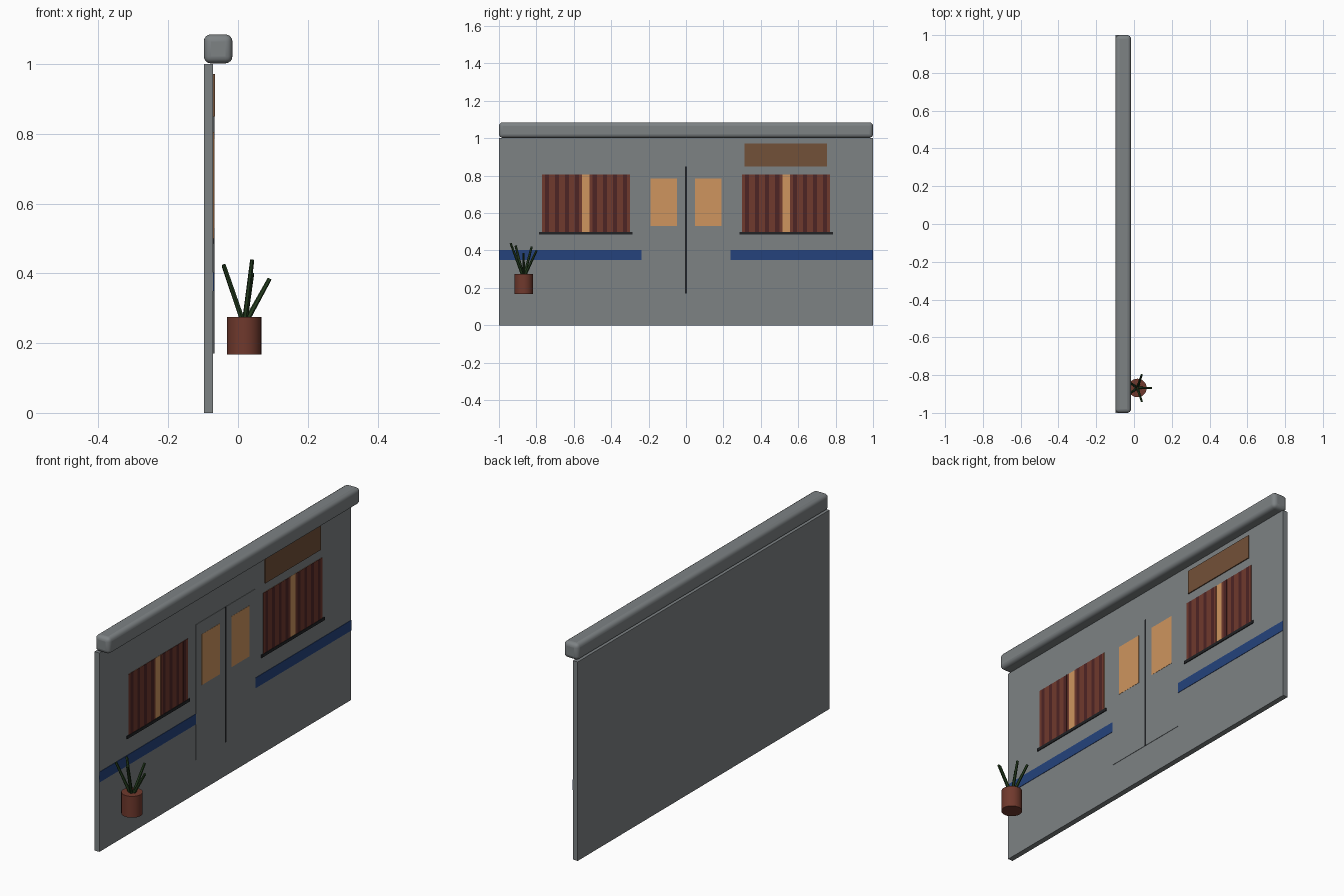
import bpy, bmesh, math
from mathutils import Vector

if "Cube" in bpy.data.objects:
    bpy.data.objects.remove(bpy.data.objects["Cube"])


def material(name, rgb):
    m = bpy.data.materials.new(name)
    m.diffuse_color = (*rgb, 1)
    m.use_nodes = True
    m.node_tree.nodes["Principled BSDF"].inputs["Base Color"].default_value = m.diffuse_color
    return m


GREY = material("wall_grey", (0.205, 0.223, 0.231))
ORANGE = material("warm_glass", (0.62, 0.30, 0.112))
RED = material("curtain_red", (0.162, 0.041, 0.026))
DARK_RED = material("curtain_fold", (0.076, 0.018, 0.018))
BLUE = material("stripe_blue", (0.018, 0.055, 0.202))
BLACK = material("black_trim", (0.015, 0.016, 0.018))
BROWN = material("sign_brown", (0.171, 0.082, 0.040))
GREEN = material("leaf_green", (0.020, 0.052, 0.015))

FACE = -0.071  # x of the wall's outer face


def box(name, x, y, z, mat):
    """Box from (min, max) ranges on each axis."""
    bm = bmesh.new()
    bmesh.ops.create_cube(bm, size=1)
    for v in bm.verts:
        v.co = [r[0] if c < 0 else r[1] for r, c in zip((x, y, z), v.co)]
    me = bpy.data.meshes.new(name)
    bm.to_mesh(me)
    bm.free()
    me.materials.append(mat)
    ob = bpy.data.objects.new(name, me)
    bpy.context.collection.objects.link(ob)
    return ob


def plate(name, y, z, mat, t=0.002):
    """Thin plate lying on the wall's outer face."""
    return box(name, (FACE - 0.001, FACE + t), y, z, mat)


def rod(name, a, b, r1, r2, sides, mat):
    a, b = Vector(a), Vector(b)
    d = b - a
    bpy.ops.mesh.primitive_cone_add(vertices=sides, radius1=r1, radius2=r2, depth=d.length,
                                    location=(a + b) / 2, rotation=d.to_track_quat('Z', 'Y').to_euler())
    ob = bpy.context.object
    ob.name = name
    ob.data.materials.append(mat)
    bpy.ops.object.shade_smooth_by_angle(angle=math.radians(35))
    return ob


# Wall and rounded roof cap
box("wall", (-0.098, FACE), (-1, 1), (0, 1), GREY)
cap = box("roof_cap", (-0.098, -0.016), (-1, 1), (1.002, 1.085), GREY)
bevel = cap.modifiers.new("rounding", 'BEVEL')
bevel.width, bevel.segments = 0.02, 4
bpy.context.view_layer.objects.active = cap
cap.select_set(True)
bpy.ops.object.shade_smooth_by_angle(angle=math.radians(35))

# Double door: slab, centre gap, two panes
plate("door", (-0.237, 0.237), (0.17, 0.85), GREY, 0.002)
plate("door_gap", (-0.005, 0.005), (0.17, 0.85), BLACK, 0.003)
for s, side in ((-1, "left"), (1, "right")):
    plate(f"door_pane_{side}", sorted((s * 0.047, s * 0.19)), (0.53, 0.785), ORANGE, 0.003)

    # Blue stripe beside the door
    plate(f"stripe_{side}", sorted((s * 0.237, s * 1.0)), (0.35, 0.402), BLUE)

    # Window: pane, two curtains with folds, sill
    c = s * 0.535
    plate(f"window_{side}", (c - 0.235, c + 0.235), (0.498, 0.805), ORANGE, 0.001)
    for h, half in ((-1, "a"), (1, "b")):
        plate(f"curtain_{side}_{half}", sorted((c + h * 0.02, c + h * 0.235)),
              (0.498, 0.805), RED, 0.002)
        for i in range(4):
            y = c + h * (0.02 + 0.054 * (i + 0.5))
            plate(f"fold_{side}_{half}_{i}", (y - 0.011, y + 0.011), (0.498, 0.805), DARK_RED, 0.0025)
    plate(f"sill_{side}", (c - 0.25, c + 0.25), (0.485, 0.50), BLACK, 0.004)

# Blank sign board
plate("sign_board", (0.313, 0.753), (0.85, 0.972), BROWN, 0.005)

# Potted plant
px, py = 0.018, -0.868
rod("pot", (px, py, 0.168), (px, py, 0.275), 0.049, 0.049, 24, RED)
for i, top in enumerate((0.385, 0.40, 0.42, 0.425, 0.438)):
    a = math.radians(72 * i)
    dx, dy = math.cos(a), math.sin(a)
    rod(f"leaf_{i}", (px + 0.004 * dx, py + 0.004 * dy, 0.26),
        (px + 0.073 * dx, py + 0.073 * dy, top), 0.008, 0.006, 6, GREEN)
